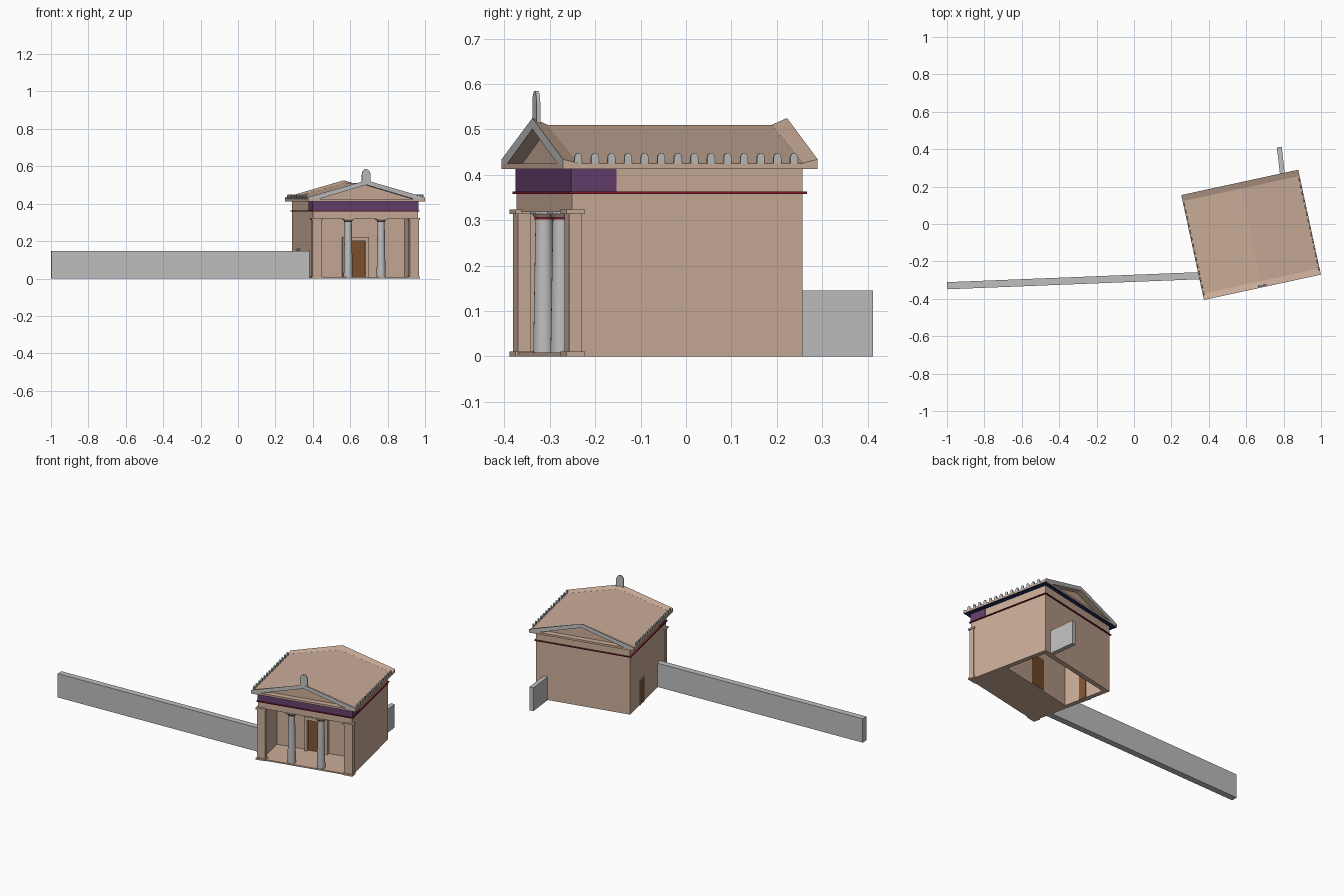
import bpy, bmesh
from math import radians, pi, cos, sin, atan2, hypot
from mathutils import Matrix

cube = bpy.data.objects.get("Cube")
if cube:
    bpy.data.objects.remove(cube, do_unlink=True)


def material(name, r, g, b):
    m = bpy.data.materials.new(name)
    m.use_nodes = True
    m.diffuse_color = (r, g, b, 1)
    m.node_tree.nodes["Principled BSDF"].inputs["Base Color"].default_value = (r, g, b, 1)
    return m


STONE = material("warm_stone", 0.6, 0.42, 0.32)
MARBLE = material("grey_marble", 0.52, 0.52, 0.52)
PURPLE = material("purple_paint", 0.13, 0.05, 0.15)
RED = material("red_paint", 0.22, 0.01, 0.025)
NAVY = material("navy_paint", 0.015, 0.025, 0.11)
WOOD = material("brown_wood", 0.22, 0.09, 0.03)

# The building is turned on the site; its parts are placed in its own frame
SITE = Matrix.Translation((0.626, -0.058, 0)) @ Matrix.Rotation(radians(12.2), 4, 'Z')
HW, HD = 0.2875, 0.26        # half width and depth of the walls
RW, RD = 0.32, 0.287         # half width and depth of the roof
WALL = 0.028
PORCH = -0.055               # front face of the inner room
EAVE = 0.425


def finish(name, bm, mats, rule=None, matrix=SITE):
    bmesh.ops.recalc_face_normals(bm, faces=bm.faces[:])
    if rule:
        for f in bm.faces:
            f.material_index = rule(f)
    me = bpy.data.meshes.new(name)
    bm.to_mesh(me)
    bm.free()
    for m in mats:
        me.materials.append(m)
    ob = bpy.data.objects.new(name, me)
    bpy.context.collection.objects.link(ob)
    ob.matrix_world = matrix
    return ob


def box(name, xs, ys, zs, mats, rule=None, matrix=SITE):
    bm = bmesh.new()
    size = [r[1] - r[0] for r in (xs, ys, zs)]
    mid = [(r[0] + r[1]) / 2 for r in (xs, ys, zs)]
    bmesh.ops.create_cube(bm, size=1, matrix=Matrix.Translation(mid) @ Matrix.Diagonal((*size, 1)))
    return finish(name, bm, mats, rule, matrix)


def loft(name, rings, mats, rule=None, matrix=SITE):
    """Joins two matching outlines into a closed solid."""
    bm = bmesh.new()
    a, b = [[bm.verts.new(p) for p in ring] for ring in rings]
    n = len(a)
    bm.faces.new(a)
    bm.faces.new(b)
    for i in range(n):
        j = (i + 1) % n
        bm.faces.new((a[i], a[j], b[j], b[i]))
    return finish(name, bm, mats, rule, matrix)


def side_range(s, lo, hi):
    return tuple(sorted((s * lo, s * hi)))


# Walls, porch floor and ceilings
for s, side in ((-1, "right"), (1, "left")):
    box(side + "_wall", side_range(s, HW - WALL, HW), (-HD, HD), (0, 0.413), [STONE])
box("back_wall", (-HW + WALL, HW - WALL), (HD - WALL, HD), (0, 0.413), [STONE])
box("inner_front_wall", (-HW + WALL, HW - WALL), (PORCH, PORCH + WALL), (0, 0.413), [STONE])
box("porch_floor", (-HW, HW), (-HD - 0.008, PORCH), (0, 0.008), [STONE])
box("architrave", (-HW, HW), (-HD, -HD + 0.05), (0.318, 0.362), [STONE])
box("porch_ceiling", (-HW + WALL, HW - WALL), (-HD + 0.05, PORCH), (0.35, 0.358), [STONE])
box("room_ceiling", (-HW + WALL, HW - WALL), (PORCH + WALL, HD - WALL), (0.402, 0.412), [STONE])

# Painted frieze with short returns, and the red moulding round the building
box("frieze", (-HW - 0.002, HW + 0.002), (-HD - 0.002, -HD + 0.1), (0.363, 0.4128), [PURPLE])
for s, place in ((-1, "front"), (1, "back")):
    box(place + "_moulding", (-HW - 0.008, HW + 0.008), side_range(s, HD - 0.01, HD + 0.008),
        (0.358, 0.363), [RED])
for s, side in ((-1, "right"), (1, "left")):
    box(side + "_moulding", side_range(s, HW - 0.01, HW + 0.008), (-HD, HD), (0.358, 0.363), [RED])

# Corner piers with base and cap
for s, side in ((-1, "right"), (1, "left")):
    box(side + "_pier", side_range(s, 0.242, HW + 0.004), (-HD - 0.007, -HD + 0.022), (0, 0.314), [STONE])
    for part, z0, z1 in (("base", 0, 0.011), ("cap", 0.313, 0.323)):
        box(side + "_pier_" + part, side_range(s, 0.236, HW + 0.009),
            (-HD - 0.014, -HD + 0.028), (z0, z1), [STONE])

# Columns: base, tapered shaft, red neck ring, flared capital, block
for x, side in ((-0.09, "right"), (0.09, "left")):
    for part, z0, z1, r0, r1, mat in (("shaft", 0.008, 0.301, 0.024, 0.019, MARBLE),
                                      ("neck_ring", 0.301, 0.306, 0.021, 0.021, RED),
                                      ("capital", 0.306, 0.314, 0.021, 0.027, STONE)):
        bm = bmesh.new()
        bmesh.ops.create_cone(bm, cap_ends=True, segments=24, radius1=r0, radius2=r1, depth=z1 - z0,
                              matrix=Matrix.Translation((x, -0.241, (z0 + z1) / 2)))
        ob = finish(side + "_column_" + part, bm, [mat])
        bpy.ops.object.select_all(action='DESELECT')
        bpy.context.view_layer.objects.active = ob
        ob.select_set(True)
        bpy.ops.object.shade_smooth_by_angle(angle=radians(40))
    box(side + "_column_block", (x - 0.027, x + 0.027), (-0.267, -0.214), (0.313, 0.319), [MARBLE])

# Main door with a projecting frame
DX, DW = -0.012, 0.053
box("main_door", (DX - DW, DX + DW), (PORCH - 0.003, PORCH + WALL + 0.003), (0.008, 0.2), [WOOD])
for s, side in ((-1, "right"), (1, "left")):
    xs = tuple(sorted((DX + s * DW, DX + s * (DW + 0.018))))
    box(side + "_door_jamb", xs, (PORCH - 0.02, PORCH), (0.008, 0.2), [STONE])
box("door_lintel", (DX - DW - 0.018, DX + DW + 0.018), (PORCH - 0.02, PORCH), (0.2, 0.222), [STONE])

# Side door
SX = -HW - 0.003
box("side_door", (SX, -HW + WALL + 0.003), (0.072, 0.118), (0, 0.15), [WOOD])
for name, ys, zs in (("front_jamb", (0.064, 0.072), (0, 0.15)), ("back_jamb", (0.118, 0.126), (0, 0.15)),
                     ("lintel", (0.064, 0.126), (0.15, 0.16))):
    box("side_door_" + name, (SX - 0.003, -HW), ys, zs, [STONE])

# Cornice slab with painted underside
box("cornice", (-RW, RW), (-RD, RD), (0.413, EAVE), [STONE, NAVY],
    lambda f: 1 if f.normal.z < -0.9 else 0)


# Roof, and the raised gable edges at each end
def gable(y, apex):
    return [(-RW, y, EAVE), (RW, y, EAVE), (0, y, apex)]


def rake(y, apex, eave):
    return [(-RW, y, EAVE), (-RW, y, eave), (0, y, apex), (RW, y, eave), (RW, y, EAVE),
            (RW - 0.06, y, EAVE), (0, y, 0.501), (-RW + 0.06, y, EAVE)]


INNER = RD - 0.026
box_depth = INNER - 0.008
loft("roof", [gable(-box_depth, 0.51), gable(box_depth, 0.51)], [STONE])
for s, place in ((-1, "front"), (1, "back")):
    loft(place + "_gable_edge", [rake(s * RD, 0.525, 0.434), rake(s * box_depth, 0.5102, 0.4255)],
         [STONE, MARBLE], lambda f: 1 if abs(f.normal.y) > 0.9 else 0)


# Round-topped ornaments along the eaves and at the front peak
def arch(half, height, steps=8):
    top = [(half * cos(pi * i / steps), height - half * 1.3 * (1 - sin(pi * i / steps)))
           for i in range(steps + 1)]
    return [(half, 0)] + top + [(-half, 0)]


COUNT = 14
for s, side in ((-1, "right"), (1, "left")):
    for i in range(COUNT):
        y = -0.252 + i * 0.486 / (COUNT - 1)
        loft(f"{side}_eave_ornament_{i + 1}",
             [[(s * x, y + p, EAVE - 0.001 + q) for p, q in arch(0.0085, 0.024)]
              for x in (RW - 0.001, RW - 0.008)], [MARBLE])
loft("peak_ornament", [[(p, y, 0.505 + q) for p, q in arch(0.023, 0.08, 12)]
                       for y in (-0.282, -0.274)], [MARBLE])


# Boundary walls running away from the building
def boundary(name, start, end, thick, height):
    dx, dy = end[0] - start[0], end[1] - start[1]
    m = Matrix.Translation((*start, 0)) @ Matrix.Rotation(atan2(dy, dx), 4, 'Z')
    box(name, (0, hypot(dx, dy)), (-thick / 2, thick / 2), (0, height), [MARBLE], None, m)


boundary("long_boundary_wall", (-0.999, -0.33), (0.385, -0.275), 0.038, 0.148)
boundary("short_boundary_wall", (0.797, 0.235), (0.777, 0.411), 0.026, 0.145)
